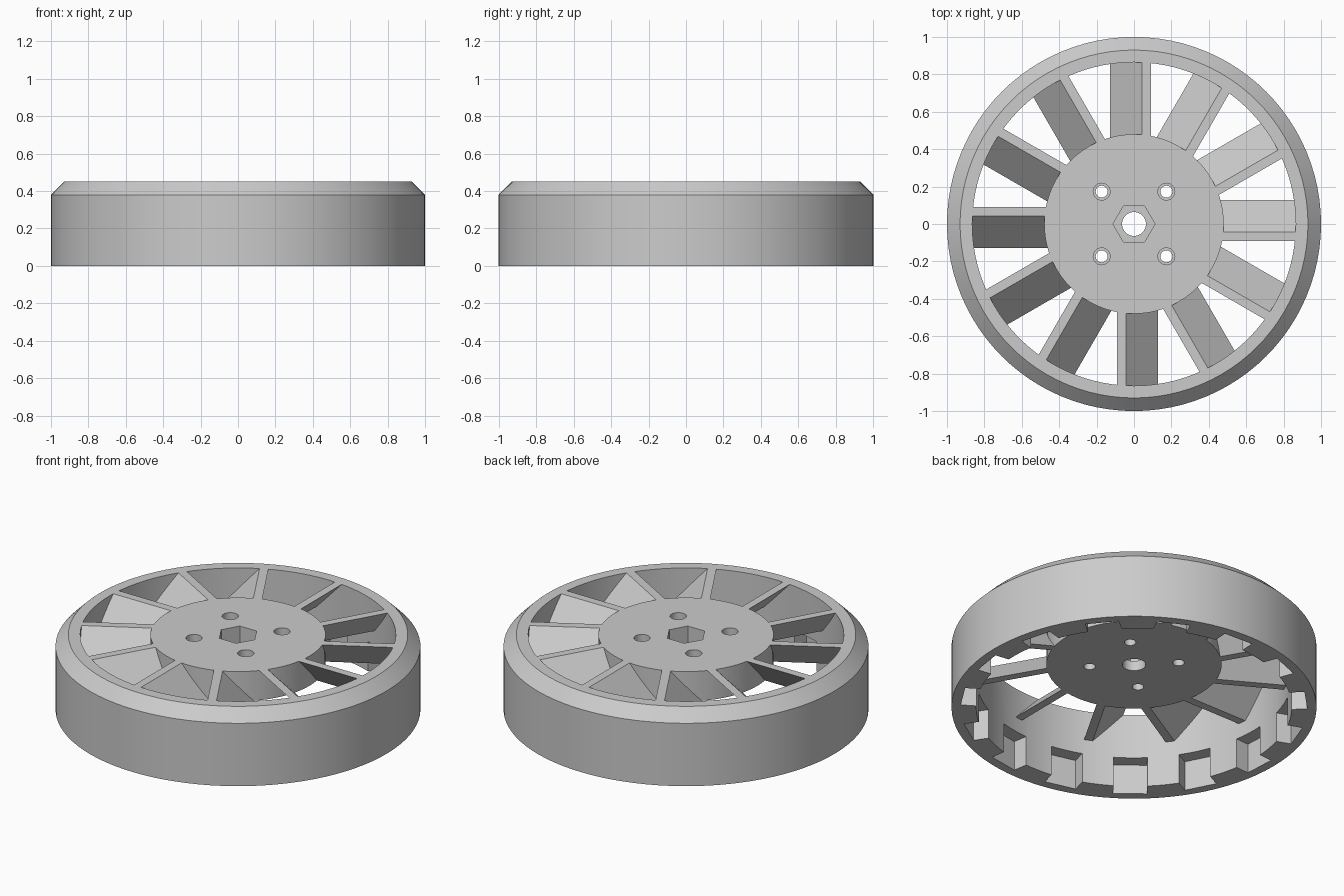
import bpy, bmesh
from math import cos, sin, pi, radians
from mathutils import Matrix, Vector

cube = bpy.data.objects.get("Cube")
if cube:
    bpy.data.objects.remove(cube)

HEIGHT, PLATE = 0.45, 0.27      # wheel top, underside of hub and blades
INNER, HUB = 0.865, 0.48        # rim bore and hub radii

grey = bpy.data.materials.new("light grey")
grey.use_nodes = True
grey.diffuse_color = (0.6, 0.6, 0.6, 1)
grey.node_tree.nodes["Principled BSDF"].inputs["Base Color"].default_value = grey.diffuse_color


def ring(radius, sides, centre=(0, 0)):
    return [(centre[0] + radius * cos(2 * pi * i / sides),
             centre[1] + radius * sin(2 * pi * i / sides)) for i in range(sides)]


def prism(bm, start, shift):
    """Extrude a closed outline along a vector."""
    a = [bm.verts.new(p) for p in start]
    b = [bm.verts.new(Vector(p) + Vector(shift)) for p in start]
    bm.faces.new(a)
    bm.faces.new(b)
    for i in range(len(a)):
        j = (i + 1) % len(a)
        bm.faces.new((a[i], a[j], b[j], b[i]))
    return a + b


def upright(bm, outline, z0, z1):
    return prism(bm, [(x, y, z0) for x, y in outline], (0, 0, z1 - z0))


def finish(bm, name):
    bmesh.ops.recalc_face_normals(bm, faces=bm.faces[:])
    mesh = bpy.data.meshes.new(name)
    bm.to_mesh(mesh)
    bm.free()
    mesh.materials.append(grey)
    obj = bpy.data.objects.new(name, mesh)
    bpy.context.collection.objects.link(obj)
    return obj


def select(obj):
    bpy.ops.object.select_all(action='DESELECT')
    obj.select_set(True)
    bpy.context.view_layer.objects.active = obj


def cut(obj, bm):
    cutter = finish(bm, "cutter")
    cutter.hide_render = True
    mod = obj.modifiers.new("cut", 'BOOLEAN')
    mod.operation = 'DIFFERENCE'
    mod.solver = 'EXACT'
    mod.object = cutter
    select(obj)
    bpy.ops.object.modifier_apply(modifier=mod.name)
    bpy.data.objects.remove(cutter)


def smooth(obj):
    select(obj)
    bpy.ops.object.shade_smooth_by_angle(angle=radians(25))


# Rim: chamfered section revolved around the axle
bm = bmesh.new()
section = [(INNER, 0), (1, 0), (1, 0.38), (0.93, HEIGHT), (INNER, HEIGHT)]
verts = [bm.verts.new((r, 0, z)) for r, z in section]
edges = [bm.edges.new((verts[i], verts[(i + 1) % 5])) for i in range(5)]
bmesh.ops.spin(bm, geom=verts + edges, cent=(0, 0, 0), axis=(0, 0, 1),
               angle=2 * pi, steps=96, use_merge=True)
bmesh.ops.remove_doubles(bm, verts=bm.verts[:], dist=1e-5)
rim = finish(bm, "rim")

# Drive pockets around the lower inside edge of the rim
bm = bmesh.new()
for i in range(15):
    box = upright(bm, [(0.8, -0.093), (0.945, -0.093), (0.945, 0.093), (0.8, 0.093)], -0.1, 0.18)
    bmesh.ops.rotate(bm, verts=box, matrix=Matrix.Rotation(radians(15.3 + 24 * i), 3, 'Z'))
cut(rim, bm)
smooth(rim)

# Hub disc with axle hole, hex socket and counterbored screw holes
bm = bmesh.new()
upright(bm, ring(HUB, 72), PLATE, HEIGHT)
hub = finish(bm, "hub")
screws = [(x, y) for x in (-0.173, 0.173) for y in (-0.173, 0.173)]
for axle, sides, screw, floor in ((0.064, 32, 0.032, 0), (0.112, 6, 0.045, 0.33)):
    bm = bmesh.new()
    upright(bm, ring(axle, sides), floor, 0.6)
    for centre in screws:
        upright(bm, ring(screw, 24, centre), floor, 0.6)
    cut(hub, bm)
smooth(hub)

# Slanted fan blades joining hub and rim
bm = bmesh.new()
blade = [(-0.092, HEIGHT), (-0.043, HEIGHT), (0.127, PLATE), (0.078, PLATE)]
for i in range(12):
    vs = prism(bm, [(0.455, y, z) for y, z in blade], (0.418, 0, 0))
    bmesh.ops.rotate(bm, verts=vs, matrix=Matrix.Rotation(radians(30 * i), 3, 'Z'))
finish(bm, "fan_blades")
